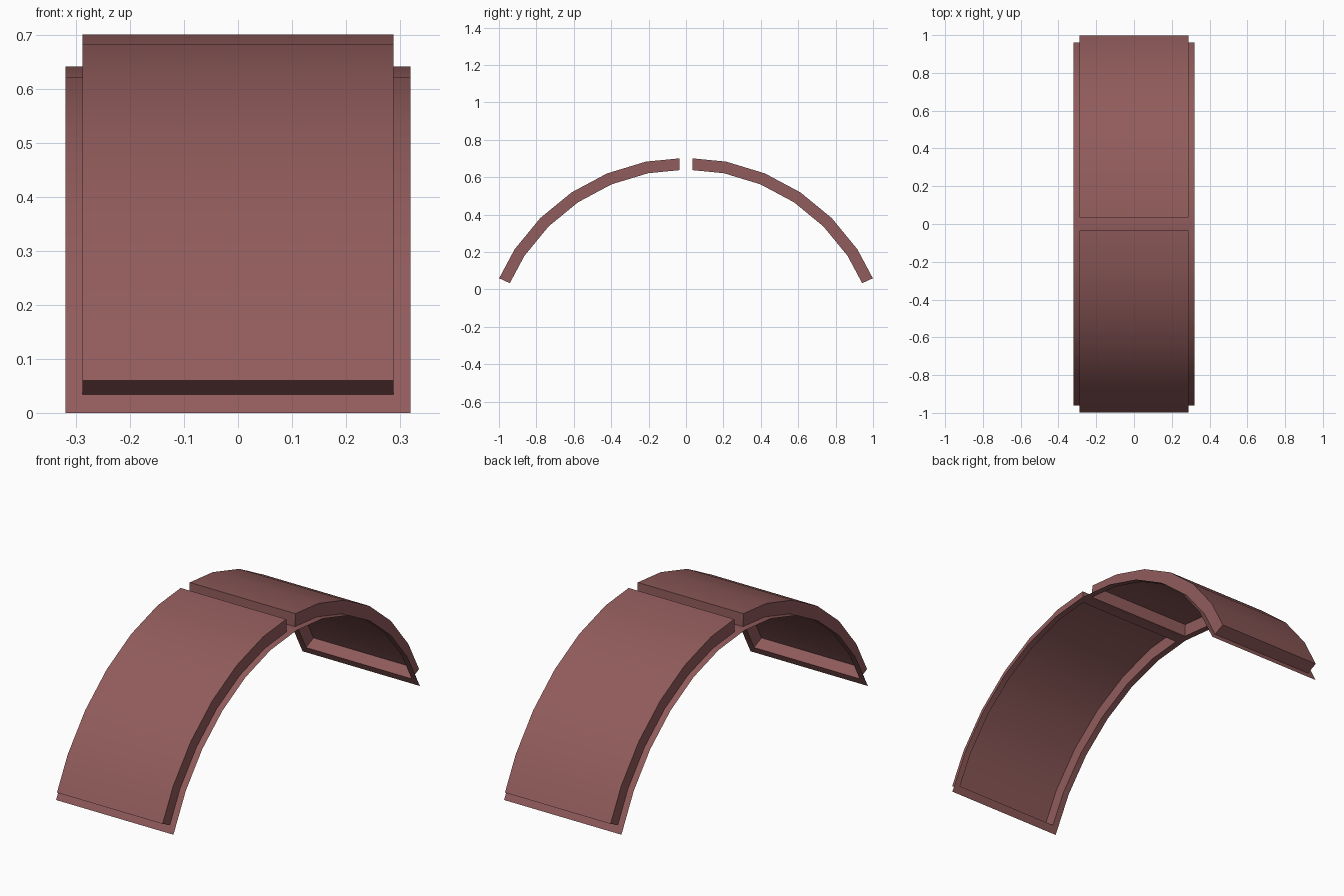
import bpy
import bmesh
from math import sin, cos, radians

cube = bpy.data.objects.get("Cube")
if cube:
    bpy.data.objects.remove(cube, do_unlink=True)

STEP = 11.25            # degrees per facet
END = 6 * STEP          # half sweep of the arch
GAP = 1.85              # half angle of the gap between panels
PANEL_END = 65.4
R_IN, R_OUT = 1.039, 1.102
PANEL_X, FLANGE_X = 0.288, 0.32
CENTRE_Z = -R_IN * cos(radians(END))

paint = bpy.data.materials.new("dusty red")
colour = (0.285, 0.106, 0.106, 1)
paint.diffuse_color = colour
paint.use_nodes = True
paint.node_tree.nodes["Principled BSDF"].inputs["Base Color"].default_value = colour


def arch_point(x, angle, radius):
    """Point on the faceted arch, at an angle from its crown."""
    r = radius * cos(radians(STEP / 2)) / cos(radians(angle % STEP - STEP / 2))
    return (x, r * sin(radians(angle)), CENTRE_Z + r * cos(radians(angle)))


def stations(start, end):
    """Both ends plus every facet angle between them."""
    inner = [k * STEP for k in range(-6, 7) if start < k * STEP < end]
    return [start] + inner + [end]


def add_sheet(bm, rows):
    grid = [[bm.verts.new(p) for p in row] for row in rows]
    for a, b in zip(grid, grid[1:]):
        for j in range(len(a) - 1):
            bm.faces.new((a[j], a[j + 1], b[j + 1], b[j]))


def finish(name, bm):
    bmesh.ops.remove_doubles(bm, verts=bm.verts, dist=0.0001)
    mesh = bpy.data.meshes.new(name)
    bm.to_mesh(mesh)
    bm.free()
    mesh.materials.append(paint)
    obj = bpy.data.objects.new(name, mesh)
    bpy.context.collection.objects.link(obj)
    bpy.ops.object.select_all(action="DESELECT")
    obj.select_set(True)
    bpy.context.view_layer.objects.active = obj
    bpy.ops.object.shade_smooth_by_angle(angle=radians(30))


# Raised panels: hollow shells with side and end walls, open underneath
def panel(name, start, end):
    def row(angle, top):
        return [arch_point(x, angle, r) for x, r in
                ((-PANEL_X, R_IN), (-PANEL_X, top), (PANEL_X, top), (PANEL_X, R_IN))]
    rows = [row(a, R_OUT) for a in stations(start, end)]
    bm = bmesh.new()
    add_sheet(bm, [row(start, R_IN)] + rows + [row(end, R_IN)])
    finish(name, bm)


panel("front_panel", -PANEL_END, -GAP)
panel("back_panel", GAP, PANEL_END)

# Thin flange: side strips, bridge across the gap and a lip at each foot
bm = bmesh.new()
for x0, x1, start, end in (
        (-FLANGE_X, -PANEL_X, -END, END),
        (PANEL_X, FLANGE_X, -END, END),
        (-PANEL_X, PANEL_X, -GAP, GAP),
        (-PANEL_X, PANEL_X, -END, -PANEL_END),
        (-PANEL_X, PANEL_X, PANEL_END, END)):
    add_sheet(bm, [[arch_point(x, a, R_IN) for x in (x0, x1)]
                   for a in stations(start, end)])
finish("flange", bm)
